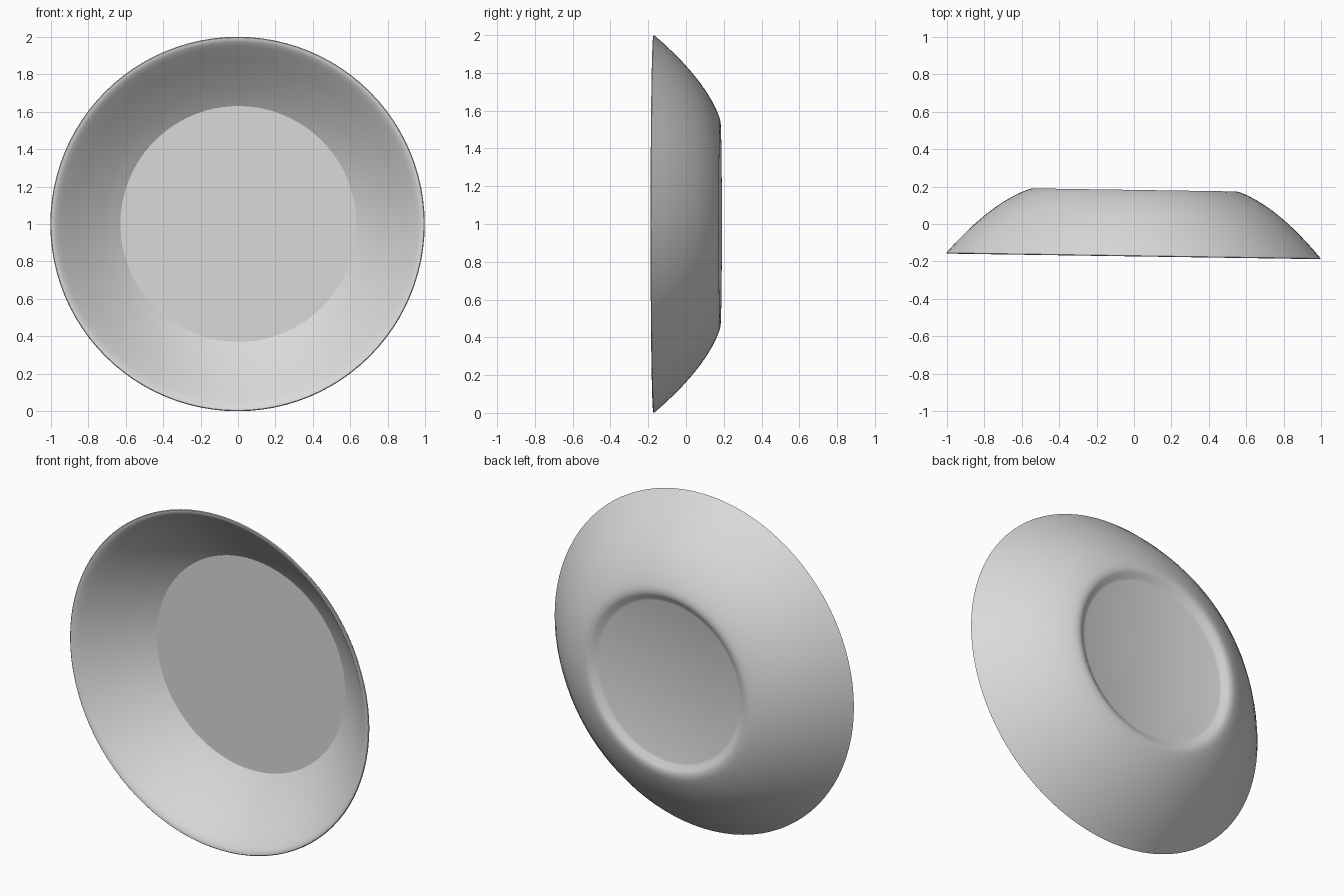
import bpy, bmesh, math
from mathutils import Matrix

cube = bpy.data.objects.get("Cube")
if cube:
    bpy.data.objects.remove(cube, do_unlink=True)

SEGMENTS = 96

# Plain grey glaze
grey = bpy.data.materials.new("plain_grey")
grey.use_nodes = True
colour = (0.7, 0.7, 0.7, 1)
grey.diffuse_color = colour
grey.node_tree.nodes["Principled BSDF"].inputs["Base Color"].default_value = colour

# Cross-section as (radius, depth): inner floor, inner wall, rim, outer wall, foot ring, recess
profile = [
    (0, 0.12), (0.63, 0.12),
    (0.675, 0.09), (0.72, 0.056), (0.80, -0.008), (0.88, -0.08), (0.95, -0.147),
    (0.972, -0.165), (0.985, -0.172), (0.996, -0.173), (1.0, -0.169),
    (0.95, -0.112), (0.90, -0.06), (0.85, -0.011), (0.80, 0.033), (0.75, 0.073),
    (0.70, 0.108), (0.65, 0.138), (0.60, 0.163), (0.565, 0.177),
    (0.545, 0.182), (0.525, 0.182), (0.51, 0.177), (0.485, 0.160), (0.47, 0.155),
    (0, 0.155),
]


def lathe(name, points):
    """Spin a cross-section around the y axis."""
    bm = bmesh.new()
    verts = [bm.verts.new((r, y, 0)) for r, y in points]
    edges = [bm.edges.new(pair) for pair in zip(verts, verts[1:])]
    bmesh.ops.spin(bm, geom=verts + edges, cent=(0, 0, 0), axis=(0, 1, 0),
                   angle=math.tau, steps=SEGMENTS, use_duplicate=False)
    bmesh.ops.remove_doubles(bm, verts=bm.verts, dist=0.0005)
    bmesh.ops.recalc_face_normals(bm, faces=bm.faces)
    # Stand it upright on the ground with a very slight turn
    bm.transform(Matrix.Translation((0, 0, 1)) @ Matrix.Rotation(-0.015, 4, 'Z'))
    mesh = bpy.data.meshes.new(name)
    bm.to_mesh(mesh)
    bm.free()
    obj = bpy.data.objects.new(name, mesh)
    bpy.context.collection.objects.link(obj)
    return obj


bowl = lathe("bowl", profile)
bowl.data.materials.append(grey)

# Smooth walls, crisp edge around the inner floor
bpy.ops.object.select_all(action='DESELECT')
bowl.select_set(True)
bpy.context.view_layer.objects.active = bowl
bpy.ops.object.shade_smooth_by_angle(angle=math.radians(32))
